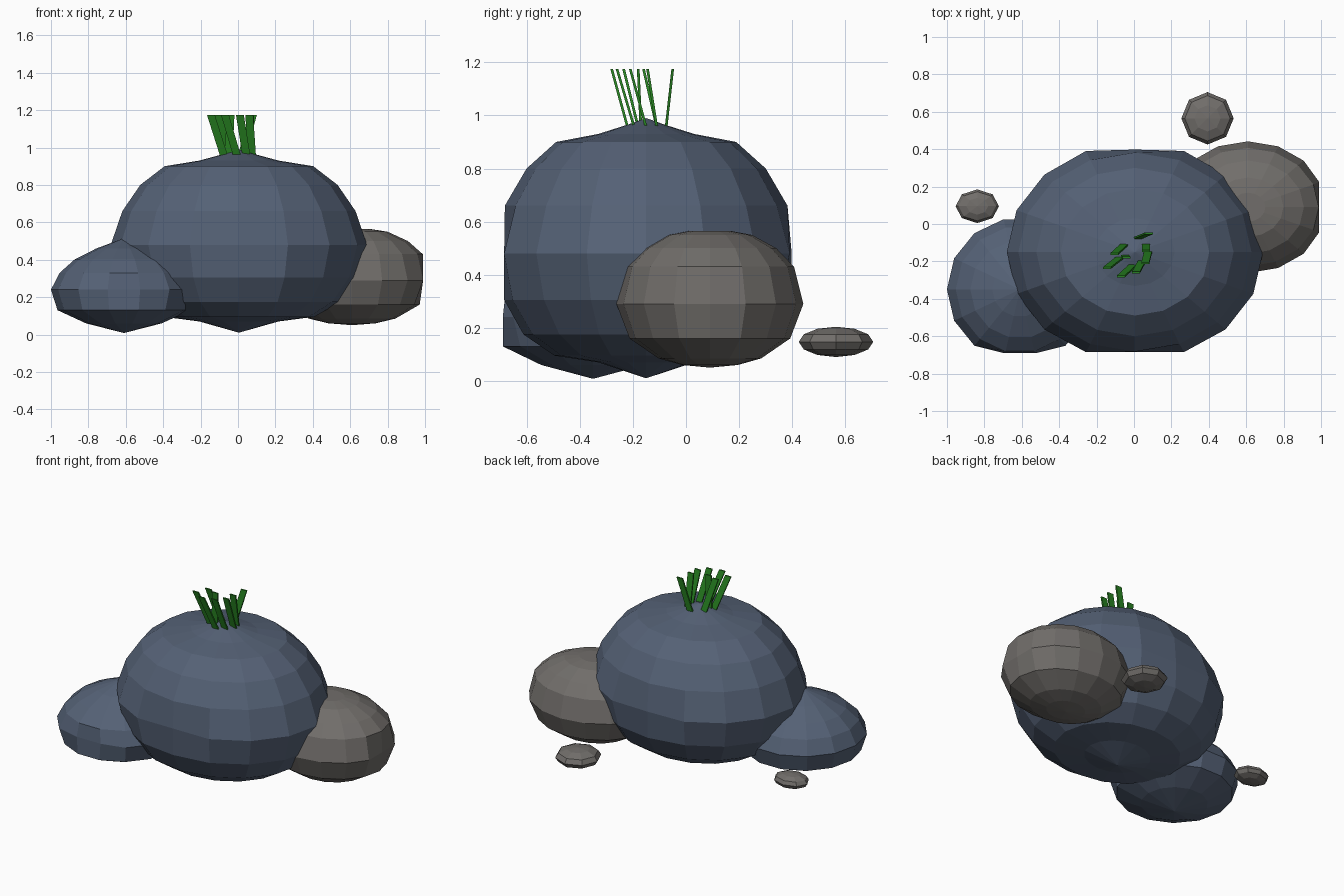
import bpy, bmesh, math
from mathutils import Vector

if "Cube" in bpy.data.objects:
    bpy.data.objects.remove(bpy.data.objects["Cube"])


def material(name, rgb):
    m = bpy.data.materials.new(name)
    m.diffuse_color = (*rgb, 1)
    m.use_nodes = True
    m.node_tree.nodes["Principled BSDF"].inputs["Base Color"].default_value = m.diffuse_color
    return m


BLUE = material("slate blue", (0.09, 0.12, 0.18))
GREY = material("warm grey", (0.165, 0.155, 0.145))
GREEN = material("grass green", (0.02, 0.22, 0.015))


def finish(name, bm, mat):
    bmesh.ops.recalc_face_normals(bm, faces=bm.faces)
    me = bpy.data.meshes.new(name)
    bm.to_mesh(me)
    bm.free()
    me.materials.append(mat)
    bpy.context.collection.objects.link(bpy.data.objects.new(name, me))


def rock(name, mat, centre, radii, segments, profile, xlim=(-9, 9), ylim=(-9, 9)):
    """Stack of elliptical rings; profile runs from bottom tip to top tip as
    (z, radius factor); flat spots are worn at the x and y limits."""
    bm = bmesh.new()
    rings = []
    for z, f in profile:
        ring = []
        for i in range(1 if f == 0 else segments):
            a = 2 * math.pi * i / segments
            x = centre[0] + radii[0] * f * math.cos(a)
            y = centre[1] + radii[1] * f * math.sin(a)
            ring.append(bm.verts.new((min(max(x, xlim[0]), xlim[1]),
                                      min(max(y, ylim[0]), ylim[1]), z)))
        rings.append(ring)
    for lo, hi in zip(rings, rings[1:]):
        for i in range(segments):
            j = (i + 1) % segments
            if len(lo) == 1:
                bm.faces.new((lo[0], hi[j], hi[i]))
            elif len(hi) == 1:
                bm.faces.new((lo[i], lo[j], hi[0]))
            else:
                bm.faces.new((lo[i], lo[j], hi[j], hi[i]))
    finish(name, bm, mat)


def ball(z, rz, rings):
    """Profile of a plain squashed sphere."""
    p = []
    for k in range(rings + 1):
        a = -math.pi / 2 + math.pi * k / rings
        p.append((z + rz * math.sin(a), 0 if k in (0, rings) else math.cos(a)))
    return p


# Boulders
rock("main_boulder", BLUE, (0.005, -0.15), (0.685, 0.585), 16,
     [(0.01, 0), (0.07, 0.31), (0.095, 0.59), (0.175, 0.79), (0.305, 0.93),
      (0.48, 1), (0.66, 0.91), (0.80, 0.77), (0.90, 0.58), (0.93, 0.31),
      (0.965, 0.12), (0.99, 0)], ylim=(-0.685, 0.398))
rock("left_boulder", BLUE, (-0.61, -0.35), (0.39, 0.385), 14,
     [(0.008, 0), (0.06, 0.52), (0.13, 0.91), (0.24, 1), (0.33, 0.88),
      (0.40, 0.68), (0.46, 0.38), (0.515, 0)], ylim=(-0.69, 0.03))
rock("right_boulder", GREY, (0.61, 0.09), (0.42, 0.352), 16,
     [(0.05, 0), (0.06, 0.3), (0.085, 0.55), (0.16, 0.86), (0.29, 1),
      (0.43, 0.9), (0.50, 0.71), (0.55, 0.45), (0.565, 0.22), (0.565, 0)],
     xlim=(-9, 0.99))

# Pebbles
rock("back_pebble", GREY, (0.393, 0.565), (0.14, 0.14), 8, ball(0.147, 0.057, 6))
rock("left_pebble", GREY, (-0.838, 0.095), (0.116, 0.09), 8, ball(0.14, 0.045, 6))

# Grass tuft: leaning flat blades given as base x, y and tip x, y
BLADES = [(0.02, -0.075, 0.08, -0.05), (0.065, -0.11, 0.065, -0.145),
          (0.075, -0.15, 0.06, -0.21), (0.045, -0.195, 0.01, -0.26),
          (-0.005, -0.22, -0.07, -0.28), (-0.05, -0.17, -0.04, -0.18),
          (-0.05, -0.11, -0.105, -0.16), (-0.075, -0.18, -0.145, -0.235)]
bm = bmesh.new()
for bx, by, tx, ty in BLADES:
    base, tip = Vector((bx, by, 0.955)), Vector((tx, ty, 1.175))
    corners = [(-0.021, -0.005), (0.021, -0.005), (0.021, 0.005), (-0.021, 0.005)]
    lo = [bm.verts.new(base + Vector((x, y, 0))) for x, y in corners]
    hi = [bm.verts.new(tip + Vector((x, y, 0))) for x, y in corners]
    bm.faces.new(lo[::-1])
    bm.faces.new(hi)
    for i in range(4):
        j = (i + 1) % 4
        bm.faces.new((lo[i], lo[j], hi[j], hi[i]))
finish("grass_tuft", bm, GREEN)
